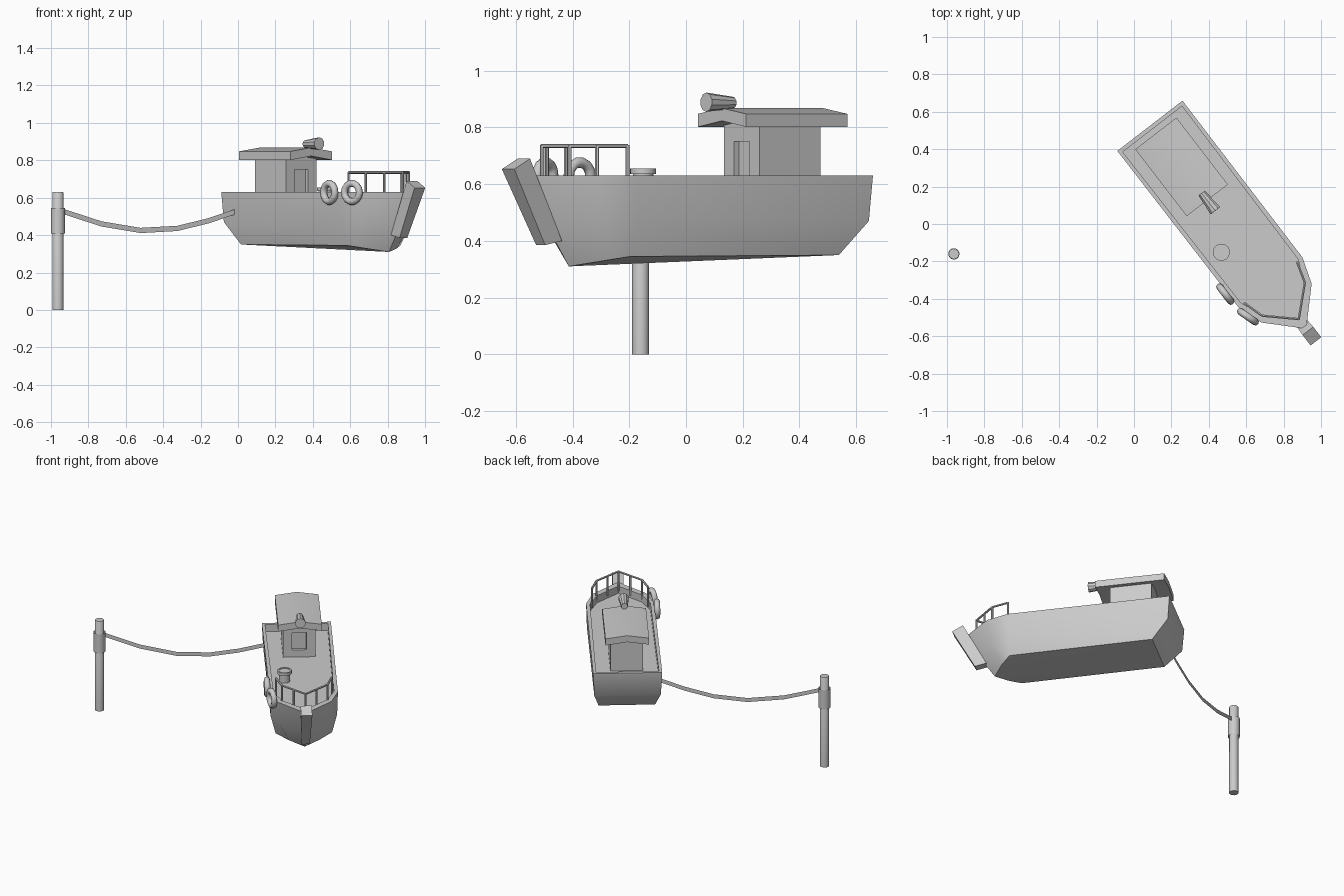
import bpy, bmesh, math
from mathutils import Matrix, Vector

if "Cube" in bpy.data.objects:
    bpy.data.objects.remove(bpy.data.objects["Cube"])

# Boat frame: u = forward, v = port side, origin at the stern centre
BOAT = Matrix(((0.610, 0.792, 0, 0.085),
               (-0.792, 0.610, 0, 0.525),
               (0, 0, 1, 0), (0, 0, 0, 1)))
WORLD = Matrix.Identity(4)


def smooth(ob, angle):
    bpy.ops.object.select_all(action='DESELECT')
    ob.select_set(True)
    bpy.context.view_layer.objects.active = ob
    bpy.ops.object.shade_smooth_by_angle(angle=math.radians(angle))


def finish(name, bm, matrix=BOAT, angle=None):
    bmesh.ops.recalc_face_normals(bm, faces=bm.faces)
    me = bpy.data.meshes.new(name)
    bm.to_mesh(me)
    bm.free()
    ob = bpy.data.objects.new(name, me)
    bpy.context.collection.objects.link(ob)
    ob.matrix_world = matrix
    if angle:
        smooth(ob, angle)
    return ob


def mesh(name, verts, faces, matrix=BOAT, angle=None):
    bm = bmesh.new()
    vs = [bm.verts.new(v) for v in verts]
    for f in faces:
        bm.faces.new([vs[i] for i in f])
    return finish(name, bm, matrix, angle)


def box(name, lo, hi):
    bm = bmesh.new()
    bmesh.ops.create_cube(bm, size=1)
    for v in bm.verts:
        v.co = [lo[i] + (v.co[i] + 0.5) * (hi[i] - lo[i]) for i in range(3)]
    return finish(name, bm)


def add_tube(bm, a, b, r1, r2, sides):
    a, b = Vector(a), Vector(b)
    m = Matrix.Translation((a + b) / 2) @ (b - a).to_track_quat('Z', 'Y').to_matrix().to_4x4()
    bmesh.ops.create_cone(bm, cap_ends=True, segments=sides, radius1=r1, radius2=r2,
                          depth=(b - a).length, matrix=m)


def lathe(name, profile, loc, matrix, sides=16, angle=40):
    verts = [(loc[0] + r * math.cos(2 * math.pi * k / sides),
              loc[1] + r * math.sin(2 * math.pi * k / sides), z)
             for r, z in profile for k in range(sides)]
    n = len(profile)
    faces = [(i * sides + k, i * sides + (k + 1) % sides,
              (i + 1) * sides + (k + 1) % sides, (i + 1) * sides + k)
             for i in range(n - 1) for k in range(sides)]
    if n > 2:
        faces += [tuple(range(sides)), tuple(range((n - 1) * sides, n * sides))]
    return mesh(name, verts, faces, matrix, angle)


# Hull: half outlines from keel to bulwark rim and sunken deck, mirrored
halves = [
    [(0.121, .18, .35), (1.05, .18, .345), (1.12, .10, .328), (1.185, 0, .31)],
    [(0.012, .212, .47), (1.05, .212, .47), (1.175, .155, .46), (1.285, 0, .46)],
    [(0, .22, .63), (1.055, .217, .63), (1.197, .17, .63), (1.37, 0, .63)],
    [(.022, .2, .63), (1.048, .192, .63), (1.17, .143, .63), (1.31, 0, .63)],
    [(.022, .2, .58), (1.048, .192, .58), (1.17, .143, .58), (1.31, 0, .58)],
]
verts, faces = [], []
for h in halves:
    verts += h + [(u, -v, z) for u, v, z in reversed(h[:3])]
for r in range(4):
    for k in range(7):
        j = (k + 1) % 7
        faces.append((r * 7 + k, r * 7 + j, r * 7 + 7 + j, r * 7 + 7 + k))
faces += [(3, 2, 1), (3, 1, 0), (3, 0, 6), (3, 6, 5), (3, 5, 4), tuple(range(28, 35))]
mesh("hull", verts, faces, angle=45)

# Raked stem post at the bow
side = [(1.455, .653, .036), (1.385, .69, .036), (1.235, .40, .026), (1.31, .385, .026)]
mesh("stem_post", [(u, s * w, z) for s in (-1, 1) for u, z, w in side],
     [(0, 1, 2, 3), (4, 5, 6, 7)] + [(i, (i + 1) % 4, (i + 1) % 4 + 4, i + 4) for i in range(4)])

# Wheelhouse with recessed front window
house = box("wheelhouse", (.143, -.103, .575), (.414, .103, .825))
cutter = box("window_cutter", (.392, -.045, .63), (.45, .045, .75))
cutter.hide_render = True
cutter.hide_viewport = False
mod = house.modifiers.new("window", 'BOOLEAN')
mod.object = cutter
mod.solver = 'EXACT'
bpy.ops.object.select_all(action='DESELECT')
bpy.context.view_layer.objects.active = house
house.select_set(True)
bpy.ops.object.modifier_apply(modifier=mod.name)
bpy.data.objects.remove(cutter)

# Low gabled roof
sec = [(-.139, .802), (0, .823), (.139, .802), (.139, .848), (0, .868), (-.139, .848)]
mesh("roof", [(u, v, z) for u in (.052, .503) for v, z in sec],
     [(0, 1, 4, 5), (1, 2, 3, 4), (6, 7, 10, 11), (7, 8, 9, 10)]
     + [(i, (i + 1) % 6, (i + 1) % 6 + 6, i + 6) for i in range(6)], angle=30)

# Searchlight
bm = bmesh.new()
add_tube(bm, (.454, 0, .887), (.573, 0, .889), .021, .034, 10)
finish("searchlight", bm, angle=30)

# Bollard on the foredeck
lathe("bollard", [(.036, .578), (.036, .635), (.046, .635), (.046, .655), (.036, .655), (.036, .65)],
      (.769, -.11), BOAT)

# Bow railing: top rail with posts
path = [(1.06, .178), (1.17, .145), (1.305, 0), (1.17, -.145), (1.06, -.178)]
posts = path + [(1.237, .0725), (1.237, -.0725)]
bm = bmesh.new()
for a, b in zip(path, path[1:]):
    add_tube(bm, (*a, .735), (*b, .735), .007, .007, 6)
for p in posts:
    add_tube(bm, (*p, .6), (*p, .738), .007, .007, 6)
finish("bow_railing", bm, angle=40)

# Tyre fenders on the starboard side
for i, (u, v, turn) in enumerate([(.959, -.23, 0), (1.129, -.208, 17.5)]):
    bpy.ops.mesh.primitive_torus_add(major_radius=.049, minor_radius=.019,
                                     major_segments=14, minor_segments=8)
    tyre = bpy.context.object
    tyre.name = f"tyre_fender_{i + 1}"
    tyre.matrix_world = (BOAT @ Matrix.Translation((u, v, .628))
                         @ Matrix.Rotation(math.radians(turn), 4, 'Z')
                         @ Matrix.Rotation(math.pi / 2, 4, 'X'))
    smooth(tyre, 50)

# Mooring pile and thin rope collar
PILE = (-.963, -.16)
lathe("mooring_pile", [(.03, 0), (.03, .625), (.027, .63)], PILE, WORLD)
lathe("rope_collar", [(.038, .41), (.038, .545)], PILE, WORLD)

# Sagging flat rope from pile to hull
sag = [(-.927, .524), (-.73, .46), (-.52, .425), (-.325, .436), (-.16, .476), (-.015, .525)]
verts = [(x, -.142 + (x + .927) / .912 * .453, z + d) for x, z in sag for d in (-.014, .014)]
mesh("mooring_rope", verts, [(2 * i, 2 * i + 2, 2 * i + 3, 2 * i + 1) for i in range(5)], WORLD)
